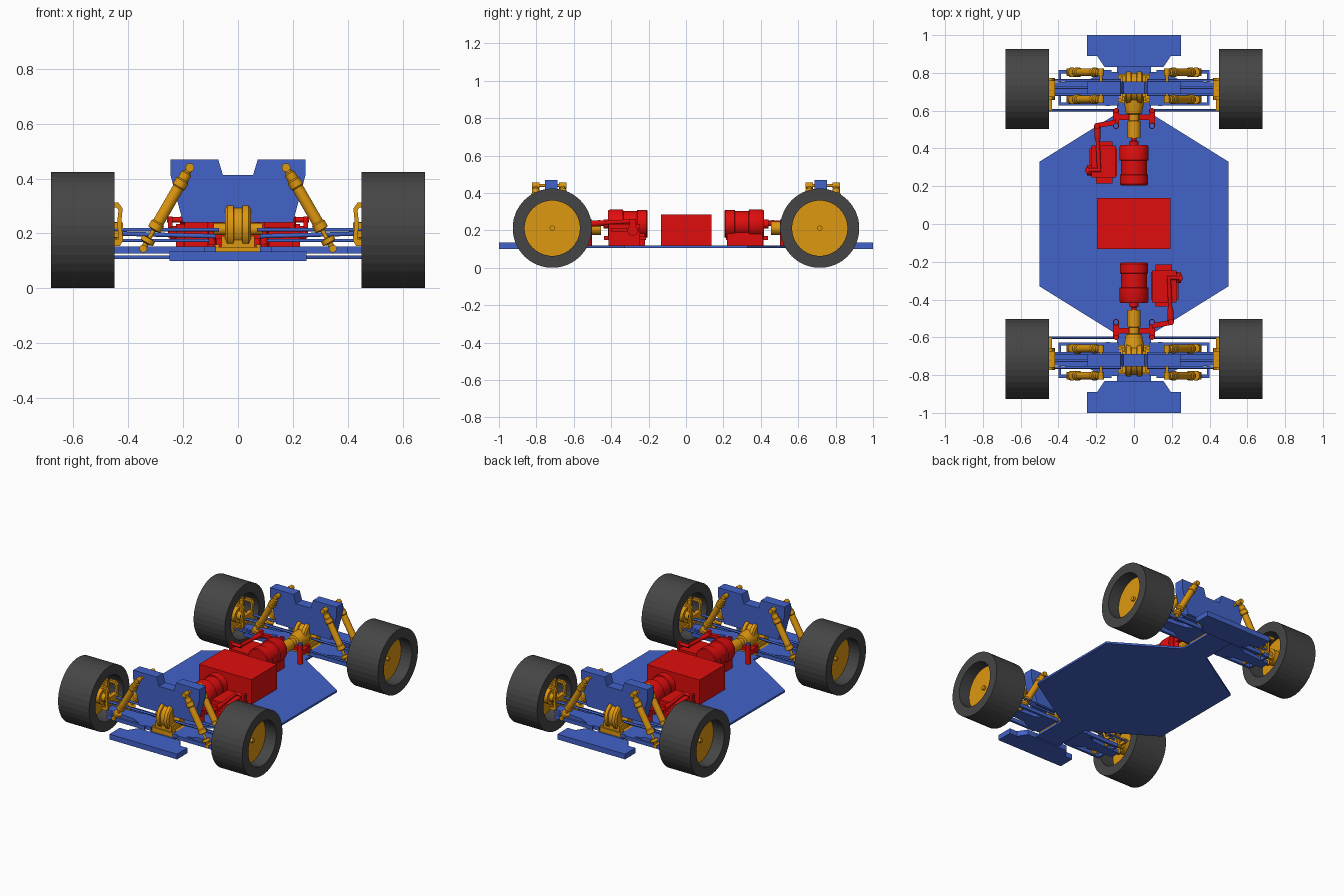
import bpy, bmesh, math
from mathutils import Matrix, Vector


def material(name, rgb):
    m = bpy.data.materials.new(name)
    m.diffuse_color = (*rgb, 1)
    return m


BLUE = material("blue", (0.054, 0.122, 0.578))
RED = material("red", (0.75, 0.004, 0.004))
GOLD = material("gold", (0.73, 0.31, 0.005))
DARK = material("rubber", (0.06, 0.06, 0.06))
place = Matrix()      # turned half a circle for the front end
prefix = ""


def finish(name, bm, mat, smooth=False):
    bmesh.ops.recalc_face_normals(bm, faces=bm.faces)
    bm.transform(place)
    me = bpy.data.meshes.new(prefix + name)
    bm.to_mesh(me)
    bm.free()
    me.materials.append(mat)
    ob = bpy.data.objects.new(prefix + name, me)
    bpy.context.collection.objects.link(ob)
    if smooth:
        bpy.ops.object.select_all(action='DESELECT')
        bpy.context.view_layer.objects.active = ob
        ob.select_set(True)
        bpy.ops.object.shade_smooth_by_angle(angle=math.radians(35))


def prism(name, pts, axis, lo, hi, mat):
    """Extrude a 2D outline along 'y' (points are x, z) or 'z' (points are x, y)."""
    bm = bmesh.new()
    put = (lambda a, b, h: (a, h, b)) if axis == 'y' else (lambda a, b, h: (a, b, h))
    f = bm.faces.new([bm.verts.new(put(a, b, lo)) for a, b in pts])
    top = bmesh.ops.extrude_face_region(bm, geom=[f])['geom']
    bmesh.ops.translate(bm, verts=[v for v in top if isinstance(v, bmesh.types.BMVert)],
                        vec=put(0, 0, hi - lo))
    finish(name, bm, mat)


def box(name, x, y, z, mat):
    prism(name, [(x[0], y[0]), (x[1], y[0]), (x[1], y[1]), (x[0], y[1])], 'z', z[0], z[1], mat)


def lathe(name, p, q, profile, mat, n=24, closed=False, smooth=True):
    """Spin (distance, radius) points around the line p -> q."""
    p, d = Vector(p), (Vector(q) - Vector(p)).normalized()
    turn = d.to_track_quat('Z', 'Y')
    bm = bmesh.new()
    rings = [[bm.verts.new(p + turn @ Vector((r * math.cos(a), r * math.sin(a), t)))
              for a in [math.tau * (i + .5) / n for i in range(n)]] for t, r in profile]
    pairs = list(zip(rings, rings[1:])) + ([(rings[-1], rings[0])] if closed else [])
    for a, b in pairs:
        for i in range(n):
            j = (i + 1) % n
            bm.faces.new((a[i], a[j], b[j], b[i]))
    if not closed:
        bm.faces.new(rings[0])
        bm.faces.new(rings[-1])
    finish(name, bm, mat, smooth)


def rod(name, p, q, r, mat, n=12):
    lathe(name, p, q, [(0, r), ((Vector(q) - Vector(p)).length, r)], mat, n)


def both(half):
    """Complete a right-hand outline with its mirrored left half."""
    return half + [(-x, y) for x, y in reversed(half)]


# chassis plate with a narrow neck at each end, and the battery
side = [(0.09, -0.84), (0.09, -0.585), (0.5, -0.33), (0.5, 0.33), (0.09, 0.585), (0.09, 0.84)]
prism("chassis_plate", both(side), 'z', 0.107, 0.12, BLUE)
box("battery", (-0.195, 0.192), (-0.133, 0.137), (0.12, 0.285), RED)

AY, AZ = 0.715, 0.212   # axle position


def side_parts(s):
    tag = "right_" if s > 0 else "left_"
    X = lambda x, y, z: (s * x, y, z)

    # tyre, wheel disc and stub axle
    lathe(tag + "tyre", X(0.45, AY, AZ), X(1, AY, AZ),
          [(0, 0.148), (0, 0.212), (0.23, 0.212), (0.23, 0.148)], DARK, 36, True, False)
    lathe(tag + "wheel_disc", X(0.555, AY, AZ), X(1, AY, AZ), [(0, 0.149), (0.045, 0.149)], GOLD, 36)
    rod(tag + "stub_axle", X(0.42, AY, AZ), X(0.615, AY, AZ), 0.014, GOLD)
    lathe(tag + "hub", X(0.44, AY, AZ), X(1, AY, AZ),
          [(0, 0.03), (0.05, 0.03), (0.05, 0.05), (0.09, 0.05), (0.09, 0.03), (0.12, 0.03)], GOLD)

    # hub carrier: C-shaped bracket, king pins and steering arm
    c = [(0.47, 0.155), (0.43, 0.155), (0.418, 0.175), (0.425, 0.24), (0.42, 0.29), (0.435, 0.312),
         (0.48, 0.312), (0.48, 0.295), (0.443, 0.295), (0.435, 0.285), (0.44, 0.24), (0.435, 0.18),
         (0.47, 0.172)]
    for k in (-0.05, 0.05):
        prism(tag + "hub_carrier", [(s * x, z) for x, z in c], 'y', AY + k - 0.009, AY + k + 0.009, GOLD)
    box(tag + "carrier_block", (s * 0.418, s * 0.45), (AY - 0.05, AY + 0.05), (0.185, 0.24), GOLD)
    rod(tag + "king_pin", X(0.475, AY, 0.145), X(0.475, AY, 0.32), 0.012, GOLD)
    box(tag + "steering_arm", (s * 0.435, s * 0.45), (0.6, AY - 0.04), (0.165, 0.185), GOLD)

    # lower suspension arm: tapered core with outer frame bars
    core = [(0.08, 0.628), (0.15, 0.625), (0.24, 0.672), (0.45, 0.685),
            (0.45, 0.745), (0.24, 0.765), (0.15, 0.806), (0.08, 0.803)]
    prism(tag + "lower_arm", [(s * x, y) for x, y in core], 'z', 0.127, 0.152, BLUE)
    for y in (0.636, 0.806):
        box(tag + "arm_rail", (s * 0.12, s * 0.4), (y - 0.008, y + 0.008), (0.127, 0.152), BLUE)
    box(tag + "arm_end", (s * 0.386, s * 0.4), (0.63, 0.812), (0.127, 0.152), BLUE)

    # drive shaft, upper links and steering rod
    rod(tag + "drive_shaft", X(0.08, AY + 0.008, 0.19), X(0.46, AY + 0.008, 0.2), 0.008, BLUE)
    for y in (0.685, 0.76):
        rod(tag + "upper_link", X(0.07, y, 0.214), X(0.45, y, 0.214), 0.007, BLUE)
    rod(tag + "tie_rod", X(0.1, 0.602, 0.174), X(0.45, 0.602, 0.174), 0.006, BLUE)

    # pair of shock absorbers
    for y in (0.66, 0.803):
        a, b = X(0.175, y, 0.44), X(0.345, y, 0.145)
        lathe(tag + "shock", a, b,
              [(-0.01, 0.012), (0.02, 0.012), (0.025, 0.02), (0.05, 0.02), (0.055, 0.025), (0.08, 0.025),
               (0.085, 0.021), (0.23, 0.021), (0.235, 0.026), (0.26, 0.026), (0.265, 0.008),
               (0.295, 0.008), (0.298, 0.026), (0.315, 0.026), (0.32, 0.011), (0.345, 0.011)], GOLD, 20)
        for e, r in ((a, 0.016), (b, 0.014)):
            rod(tag + "shock_eye", (e[0], y - 0.02, e[2]), (e[0], y + 0.02, e[2]), r, GOLD)
        rod(tag + "shock_pin", (a[0], AY, a[2]), (a[0], y, a[2]), 0.008, GOLD)

    # steering crank post and lever
    rod(tag + "crank_post", X(0.095, 0.52, 0.115), X(0.095, 0.52, 0.245), 0.017, RED)
    rod(tag + "crank_bolt", X(0.095, 0.52, 0.245), X(0.095, 0.52, 0.256), 0.014, BLUE)
    box(tag + "crank_lever", (s * 0.08, s * 0.11), (0.52, 0.605), (0.175, 0.205), RED)
    rod(tag + "crank_joint", X(0.095, 0.6, 0.16), X(0.095, 0.6, 0.215), 0.014, RED)


def end_parts():
    # bumper and shock tower
    prism("bumper", both([(0.155, 0.83), (0.195, 0.89), (0.25, 0.89), (0.25, 1.0)]),
          'z', 0.1, 0.135, BLUE)
    prism("shock_tower", both([(0.2, 0.24), (0.245, 0.41), (0.245, 0.47), (0.072, 0.47), (0.055, 0.413)]),
          'y', 0.688, 0.755, BLUE)

    # differential gearbox
    box("gearbox_base", (-0.09, 0.09), (0.64, 0.795), (0.12, 0.15), GOLD)
    box("gearbox_lower", (-0.06, 0.06), (0.65, 0.785), (0.15, 0.19), GOLD)
    lathe("gearbox", (-0.047, 0.722, 0.222), (1, 0.722, 0.222),
          [(0, 0.075), (0.008, 0.086), (0.03, 0.086), (0.033, 0.078), (0.061, 0.078),
           (0.064, 0.086), (0.086, 0.086), (0.094, 0.075)], GOLD, 32)
    rod("gearbox_outputs", (-0.09, 0.722, 0.216), (0.09, 0.722, 0.216), 0.022, GOLD, 20)
    for sx in (-0.075, 0.075):
        for y in (0.655, 0.78):
            rod("gearbox_bolt", (sx, y, 0.15), (sx, y, 0.16), 0.01, GOLD)

    # pinion housing and coupling toward the motor
    lathe("pinion_housing", (0, 0.455, 0.212), (0, 1, 0.212),
          [(0, 0.036), (0.09, 0.036), (0.092, 0.028), (0.125, 0.028), (0.13, 0.042),
           (0.17, 0.05), (0.22, 0.055)], GOLD)

    # motor and its mount
    lathe("motor", (0, 0.205, 0.235), (0, 1, 0.235),
          [(0, 0.07), (0.006, 0.075), (0.055, 0.075), (0.058, 0.07), (0.13, 0.07), (0.133, 0.078),
           (0.2, 0.078), (0.212, 0.072), (0.213, 0.025), (0.235, 0.025), (0.236, 0.012), (0.26, 0.012)],
          RED, 32)
    box("motor_mount", (-0.055, 0.055), (0.22, 0.41), (0.12, 0.19), RED)

    # steering servo with flanges, horn and link
    box("servo", (-0.225, -0.095), (0.245, 0.415), (0.12, 0.235), RED)
    box("servo_flange", (-0.2, -0.115), (0.215, 0.438), (0.15, 0.17), RED)
    box("servo_lid", (-0.235, -0.09), (0.255, 0.4), (0.195, 0.21), RED)
    rod("servo_hub", (-0.25, 0.285, 0.2), (-0.215, 0.285, 0.2), 0.028, RED, 20)
    box("servo_horn", (-0.255, -0.238), (0.268, 0.302), (0.185, 0.262), RED)
    rod("horn_pin", (-0.258, 0.285, 0.25), (-0.175, 0.285, 0.25), 0.011, RED)
    rod("servo_link", (-0.185, 0.285, 0.25), (-0.195, 0.52, 0.235), 0.011, RED)
    lathe("link_end", (-0.192, 0.44, 0.24), (-0.195, 0.52, 0.235),
          [(-0.02, 0.008), (0.02, 0.017), (0.08, 0.017)], RED, 12)
    rod("link_joint", (-0.195, 0.52, 0.215), (-0.195, 0.52, 0.262), 0.016, RED)
    prism("servo_lever", [(-0.205, 0.507), (-0.095, 0.525), (-0.095, 0.553), (-0.205, 0.533)],
          'z', 0.222, 0.24, RED)
    box("steering_crossbar", (-0.11, 0.11), (0.55, 0.58), (0.18, 0.2), RED)

    for s in (1, -1):
        side_parts(s)


# the front end is the rear end turned half a circle
for prefix, angle in (("rear_", 0), ("front_", math.pi)):
    place = Matrix.Rotation(angle, 4, 'Z')
    end_parts()
